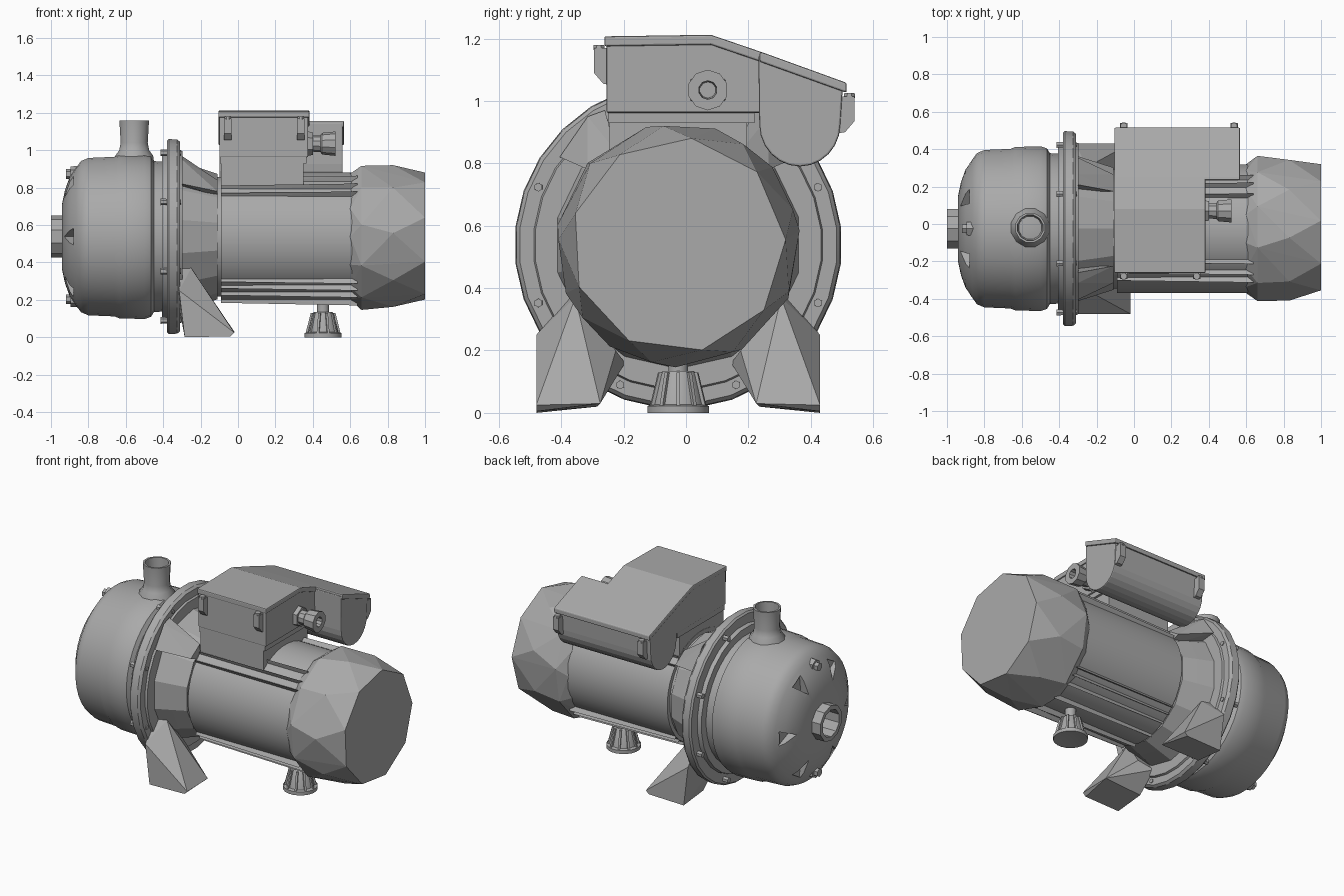
import bpy, bmesh
from math import sin, cos, pi, radians
from mathutils import Vector, Matrix

if "Cube" in bpy.data.objects:
    bpy.data.objects.remove(bpy.data.objects["Cube"], do_unlink=True)

YC, ZC = -0.025, 0.538          # shaft line
TAU = 2 * pi

grey = bpy.data.materials.new("cast_grey")
grey.use_nodes = True
colour = (0.4, 0.4, 0.4, 1)
grey.diffuse_color = colour
grey.node_tree.nodes["Principled BSDF"].inputs["Base Color"].default_value = colour
smooth_parts = []


def finish(name, bm, smooth=False, bevel=0):
    bmesh.ops.recalc_face_normals(bm, faces=bm.faces)
    mesh = bpy.data.meshes.new(name)
    bm.to_mesh(mesh)
    bm.free()
    mesh.materials.append(grey)
    ob = bpy.data.objects.new(name, mesh)
    bpy.context.collection.objects.link(ob)
    if bevel:
        mod = ob.modifiers.new("bevel", 'BEVEL')
        mod.width, mod.segments = bevel, 2
    if smooth:
        smooth_parts.append(ob)
    return ob


def polar(x, r, a):
    """Point around the shaft; angle runs from the left side (+y) upward."""
    return Vector((x, YC + r * cos(a), ZC + r * sin(a)))


def lathe(name, profile, n, centre=(0, YC, ZC), axis='X', smooth=True, closed=False):
    """Revolve (along, radius) points about an axis through centre."""
    bm = bmesh.new()
    rings = []
    for d, r in profile:
        ring = []
        for i in range(n if r > 0 else 1):
            a = TAU * (i + 0.5) / n
            u, v = r * cos(a), r * sin(a)
            p = Vector((d, u, v)) if axis == 'X' else Vector((u, v, d))
            ring.append(bm.verts.new(p + Vector(centre)))
        rings.append(ring)
    pairs = list(zip(rings, rings[1:]))
    if closed:
        pairs.append((rings[-1], rings[0]))
    for a, b in pairs:
        for i in range(n):
            j = (i + 1) % n
            quad = [a[i % len(a)], a[j % len(a)], b[j % len(b)], b[i % len(b)]]
            bm.faces.new(list(dict.fromkeys(quad)))
    return finish(name, bm, smooth)


def hull(name, points):
    bm = bmesh.new()
    for p in points:
        bm.verts.new(p)
    out = bmesh.ops.convex_hull(bm, input=bm.verts)
    loose = [g for g in out["geom_interior"] if isinstance(g, bmesh.types.BMVert)]
    bmesh.ops.delete(bm, geom=loose, context='VERTS')
    bmesh.ops.dissolve_limit(bm, angle_limit=0.02, verts=bm.verts, edges=bm.edges)
    return finish(name, bm)


def prism(name, outline, x0, x1, bevel=0):
    """Extrude a (y, z) outline along x."""
    bm = bmesh.new()
    a = [bm.verts.new((x0, y, z)) for y, z in outline]
    b = [bm.verts.new((x1, y, z)) for y, z in outline]
    bm.faces.new(a)
    bm.faces.new(b[::-1])
    for i in range(len(a)):
        j = (i + 1) % len(a)
        bm.faces.new((a[i], b[i], b[j], a[j]))
    return finish(name, bm, bevel=bevel)


def block(name, x, y, z, bevel=0):
    return prism(name, [(y[0], z[0]), (y[1], z[0]), (y[1], z[1]), (y[0], z[1])], *x, bevel)


# Pump casing with bored inlet
casing = lathe("pump_casing", [
    (-0.6, 0), (-0.6, 0.09), (-0.94, 0.09), (-0.94, 0.18), (-0.925, 0.25), (-0.9, 0.32),
    (-0.865, 0.37), (-0.84, 0.405), (-0.8, 0.422), (-0.66, 0.428), (-0.635, 0.438),
    (-0.5, 0.442), (-0.465, 0.43), (-0.45, 0.405), (-0.38, 0.4), (-0.36, 0)], 40)

# Scooped pockets in the casing front
bm = bmesh.new()
for k in range(6):
    a = radians(30 * (2 * k))
    tri = [(0.24, 0), (0.35, 0.13), (0.35, -0.13)]
    ends = [[bm.verts.new(polar(x, r, a + da)) for r, da in tri] for x in (-1.0, -0.872)]
    bm.faces.new(ends[0])
    bm.faces.new(ends[1][::-1])
    for i in range(3):
        j = (i + 1) % 3
        bm.faces.new((ends[0][i], ends[1][i], ends[1][j], ends[0][j]))
cutter = finish("pocket_cutter", bm)
cutter.hide_render = True
mod = casing.modifiers.new("pockets", 'BOOLEAN')
mod.object, mod.operation, mod.solver = cutter, 'DIFFERENCE', 'EXACT'
bpy.context.view_layer.objects.active = casing
bpy.ops.object.modifier_apply(modifier=mod.name)
bpy.data.objects.remove(cutter, do_unlink=True)

# Inlet, outlet and plugs
lathe("inlet_pipe", [(-0.88, 0.112), (-1.0, 0.112), (-1.0, 0.085), (-0.88, 0.085)], 10, closed=True)
lathe("outlet_pipe", [(0.9, 0.115), (0.97, 0.105), (1.0, 0.083), (1.04, 0.075), (1.16, 0.082),
                      (1.16, 0.07), (0.9, 0.06)], 12, (-0.555, -0.02, 0), 'Z', closed=True)
for side, dz in (("top", 0.335), ("bottom", -0.335)):
    lathe(side + "_plug", [(-0.83, 0), (-0.83, 0.045), (-0.895, 0.04), (-0.895, 0.026),
                           (-0.92, 0.026), (-0.92, 0)], 6, (0, YC, ZC + dz), smooth=False)

# Flange and its bolts
lathe("flange", [(-0.405, 0), (-0.405, 0.45), (-0.38, 0.455), (-0.38, 0.515), (-0.37, 0.525),
                 (-0.325, 0.522), (-0.31, 0.51), (-0.31, 0.465), (-0.298, 0.46), (-0.298, 0)], 28)
for k in range(8):
    p = polar(0, 0.485, TAU * (k + 0.5) / 8)
    lathe("flange_bolt", [(-0.415, 0), (-0.415, 0.018), (-0.305, 0.014), (-0.305, 0)], 6, p, smooth=False)

# Adapter between flange and motor
lathe("adapter", [(-0.31, 0), (-0.31, 0.4), (-0.2, 0.365), (-0.11, 0.335), (-0.11, 0)], 14, smooth=False)
for s in (1, -1):
    hull("upper_gusset", [(x, YC + s * y, z) for x, y, z in (
        (-0.3, 0.235, 0.97), (-0.3, 0.29, 0.95), (-0.3, 0.38, 0.82), (-0.3, 0.2, 0.8),
        (-0.11, 0.2, 0.84), (-0.11, 0.29, 0.78), (-0.11, 0.2, 0.75))])
    # Splayed sheet foot
    hull("adapter_foot", [(x, YC + s * y, z) for x, y, z in (
        (-0.285, 0.455, 0), (-0.285, 0.26, 0.02), (-0.04, 0.455, 0.005), (-0.02, 0.455, 0.025),
        (-0.02, 0.25, 0.03), (-0.315, 0.455, 0.25), (-0.315, 0.35, 0.37), (-0.25, 0.33, 0.37),
        (-0.315, 0.17, 0.16), (-0.22, 0.2, 0.2))])

# Motor barrel with tapering fins
lathe("motor_barrel", [(-0.13, 0), (-0.13, 0.32), (-0.092, 0.32), (-0.092, 0.345), (0.64, 0.345), (0.64, 0)], 40)
for deg in (40, 49, 60, -42, -50, -60, -78):
    for a in (radians(deg), radians(180 - deg)):
        hull("motor_fin", [polar(x, r, a + da) for x, r, da in (
            (-0.092, 0.33, 0.03), (-0.092, 0.33, -0.03), (-0.092, 0.362, 0),
            (0.64, 0.33, 0.035), (0.64, 0.33, -0.035), (0.64, 0.376, 0))])

# Faceted fan cover
cover = []
for x, r, n, turn in ((0.6, 0.345, 14, 0), (0.66, 0.392, 11, 0.12), (0.83, 0.385, 9, 0.3), (1.0, 0.345, 9, 0.05)):
    cover += [polar(x, r, TAU * i / n + turn) for i in range(n)]
hull("fan_cover", cover)

# Terminal box: pedestal, housing, rounded capacitor trough, lid
block("box_pedestal", (-0.09, 0.35), (-0.245, 0.195), (0.74, 0.945))
block("pedestal_rim", (-0.095, 0.365), (-0.25, 0.22), (0.93, 0.97))
prism("terminal_housing", [(-0.255, 0.962), (-0.255, 1.19), (0.08, 1.2), (0.25, 1.14), (0.25, 0.962)],
      -0.1, 0.375, 0.006)
trough = [(0.365 + 0.13 * cos(t), 0.925 + 0.135 * sin(t)) for t in (-pi * k / 12 for k in range(13))]
prism("capacitor_trough", [(0.232, 1.145), (0.503, 1.05)] + trough, -0.1, 0.56, 0.006)
prism("box_lid", [(-0.262, 1.175), (-0.262, 1.207), (0.08, 1.212), (0.25, 1.154), (0.515, 1.058),
                  (0.515, 1.026), (0.25, 1.122), (0.08, 1.18)], -0.105, 0.382, 0.006)
prism("lid_extension", [(0.236, 1.126), (0.236, 1.157), (0.25, 1.154), (0.515, 1.058), (0.515, 1.026)],
      0.3, 0.567, 0.006)

# Lid clips
for x, y, z, s in ((-0.055, -0.255, 1.12, -1), (0.335, -0.255, 1.12, -1), (-0.055, 0.5, 0.965, 1), (0.535, 0.5, 0.965, 1)):
    hull("lid_clip", [(x + w, y + s * d, z + h) for w in (-0.02, 0.02) for d, h in (
        (-0.02, -0.07), (0.01, -0.065), (0.04, -0.03), (0.04, 0.05), (-0.02, 0.05))])
    lathe("clip_screw", [(z + 0.045, 0), (z + 0.045, 0.02), (z + 0.06, 0.018), (z + 0.06, 0)], 8,
          (x, y + s * 0.024, 0), 'Z')

# Cable gland
lathe("gland_nut", [(0.36, 0), (0.36, 0.068), (0.4, 0.06), (0.4, 0)], 6, (0, 0.07, 1.035), smooth=False)
lathe("cable_gland", [(0.38, 0), (0.38, 0.042), (0.44, 0.045), (0.45, 0.058), (0.52, 0.065), (0.52, 0.03),
                      (0.45, 0.026), (0.45, 0)], 10, (0, 0.07, 1.035), smooth=False)

# Ribbed support foot under the motor
FX = 0.455
lathe("support_foot", [(0.02, 0), (0.0, 0.085), (0.0, 0.1), (0.022, 0.1), (0.027, 0.082), (0.125, 0.058),
                       (0.135, 0.05), (0.135, 0.032), (0.22, 0.032), (0.22, 0)], 20, (FX, YC, 0), 'Z')
for k in range(10):
    turn = Matrix.Rotation(TAU * k / 10, 4, 'Z')
    hull("foot_rib", [turn @ Vector((r, w, z)) + Vector((FX, YC, 0)) for w in (-0.006, 0.006)
                      for r, z in ((0.07, 0.02), (0.094, 0.02), (0.066, 0.13), (0.045, 0.13))])

# Smooth the turned parts, keeping their edges sharp
bpy.ops.object.select_all(action='DESELECT')
for ob in smooth_parts:
    ob.select_set(True)
bpy.context.view_layer.objects.active = casing
bpy.ops.object.shade_smooth_by_angle(angle=radians(32))
